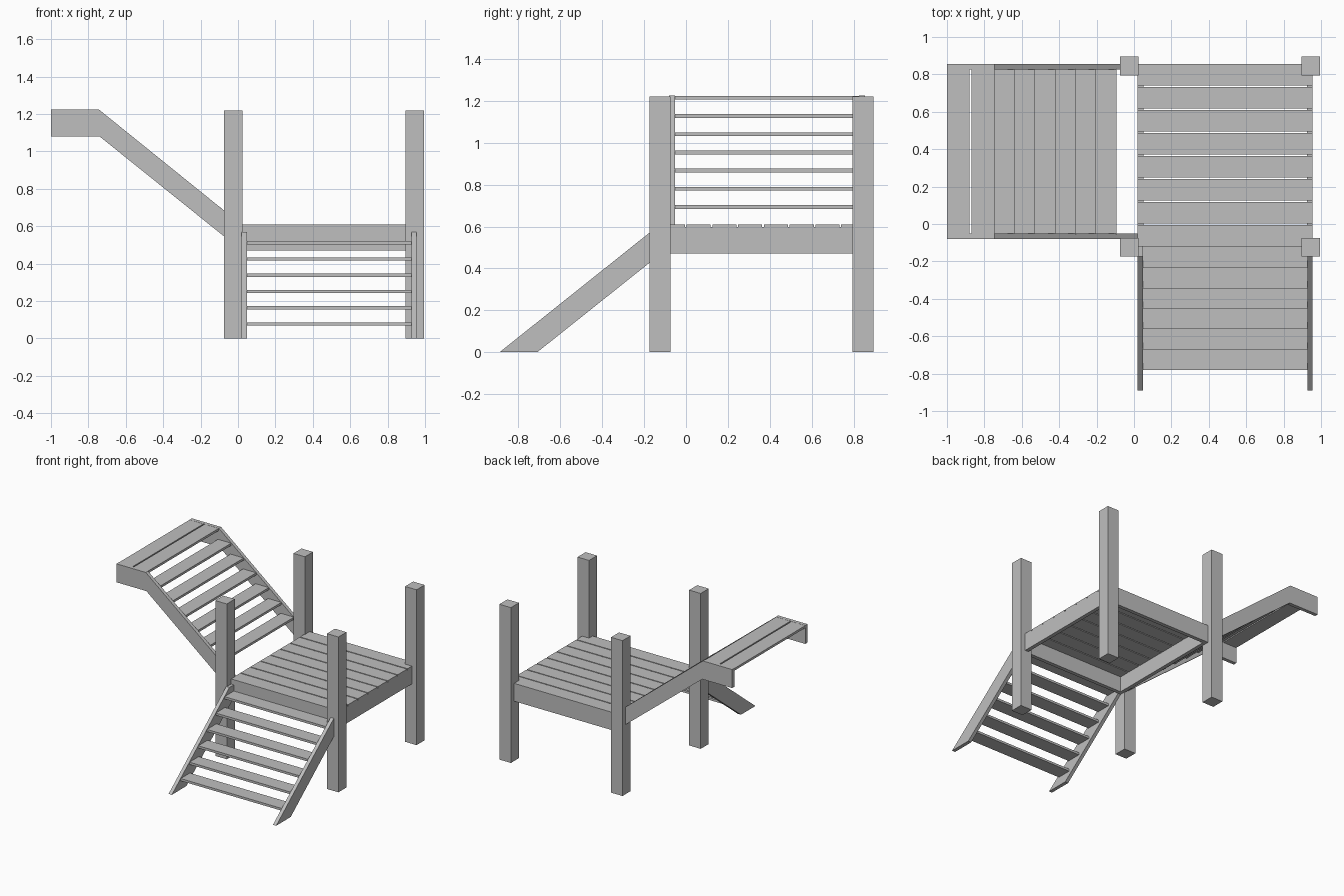
import bpy
import bmesh
from mathutils import Vector

cube = bpy.data.objects.get("Cube")
if cube:
    bpy.data.objects.remove(cube, do_unlink=True)

# Single timber colour
TIMBER = (0.52, 0.52, 0.52, 1.0)
timber = bpy.data.materials.new("grey timber")
timber.use_nodes = True
timber.diffuse_color = TIMBER
timber.node_tree.nodes["Principled BSDF"].inputs["Base Color"].default_value = TIMBER


def finish(name, bm):
    bmesh.ops.recalc_face_normals(bm, faces=bm.faces)
    mesh = bpy.data.meshes.new(name)
    bm.to_mesh(mesh)
    bm.free()
    mesh.materials.append(timber)
    obj = bpy.data.objects.new(name, mesh)
    bpy.context.scene.collection.objects.link(obj)
    return obj


def box(name, x, y, z):
    """Box from (min, max) ranges on each axis."""
    bm = bmesh.new()
    bmesh.ops.create_cube(bm, size=1)
    for v in bm.verts:
        v.co = Vector([r[0] if c < 0 else r[1] for c, r in zip(v.co, (x, y, z))])
    return finish(name, bm)


def stringer(name, profile, axis, start, width):
    """Side board: a (run, height) profile extruded along axis 0 (x) or 1 (y)."""
    bm = bmesh.new()
    place = (lambda r, h: (start, r, h)) if axis == 0 else (lambda r, h: (r, start, h))
    face = bm.faces.new([bm.verts.new(place(r, h)) for r, h in profile])
    moved = bmesh.ops.extrude_face_region(bm, geom=[face])["geom"]
    offset = Vector((width, 0, 0)) if axis == 0 else Vector((0, width, 0))
    bmesh.ops.translate(bm, vec=offset, verts=[g for g in moved if isinstance(g, bmesh.types.BMVert)])
    return finish(name, bm)


POST, POST_TOP = 0.1, 1.22
DECK_TOP, BOARD, BEAM_BOTTOM = 0.61, 0.018, 0.47
RISE, RUN = 0.087, 0.109

# Corner posts
for side, x in (("right", -0.075), ("left", 0.895)):
    for end, y in (("front", -0.175), ("back", 0.795)):
        box(f"{end}_{side}_post", (x, x + POST), (y, y + POST), (0, POST_TOP))

# Deck frame
beam_z = (BEAM_BOTTOM, DECK_TOP - 0.012)
box("deck_beam_right", (0.02, 0.05), (-0.12, 0.855), beam_z)
box("deck_beam_left", (0.925, 0.955), (-0.12, 0.855), beam_z)
box("deck_beam_front", (0.05, 0.925), (-0.12, -0.09), beam_z)
box("deck_beam_back", (0.05, 0.925), (0.825, 0.855), beam_z)

# Deck boards with narrow gaps
pitch, gap = 0.123, 0.008
for i in range(8):
    y = -0.12 + i * pitch
    far = 0.855 if i == 7 else y + pitch - gap
    box(f"deck_board_{i + 1}", (0.02, 0.955), (y, far), (DECK_TOP - BOARD, DECK_TOP))

# Lower stairs, from the ground to the deck
lower = [(-0.89, 0), (-0.71, 0), (-0.12, 0.47), (-0.12, 0.57), (-0.175, 0.57)]
stringer("lower_stringer_right", lower, 0, 0.02, 0.028)
stringer("lower_stringer_left", lower, 0, 0.927, 0.028)
for i in range(6):
    y, z = -0.78 + i * RUN, 0.086 + i * RISE
    box(f"lower_tread_{i + 1}", (0.045, 0.93), (y, y + 0.115), (z - BOARD, z))

# Upper stairs, from the deck to the small landing
upper = [(-1, 1.08), (-1, 1.225), (-0.745, 1.225), (0.02, 0.608), (0.02, 0.47), (-0.74, 1.08)]
stringer("upper_stringer_front", upper, 1, -0.08, 0.028)
stringer("upper_stringer_back", upper, 1, 0.827, 0.028)
for i in range(6):
    x, z = -0.093 - i * RUN, 0.702 + i * RISE
    box(f"upper_tread_{i + 1}", (x - 0.115, x), (-0.055, 0.83), (z - BOARD, z))

# Landing boards
for i, x in enumerate([(-1, -0.88), (-0.87, -0.747)]):
    box(f"landing_board_{i + 1}", x, (-0.055, 0.83), (1.224 - BOARD, 1.224))
